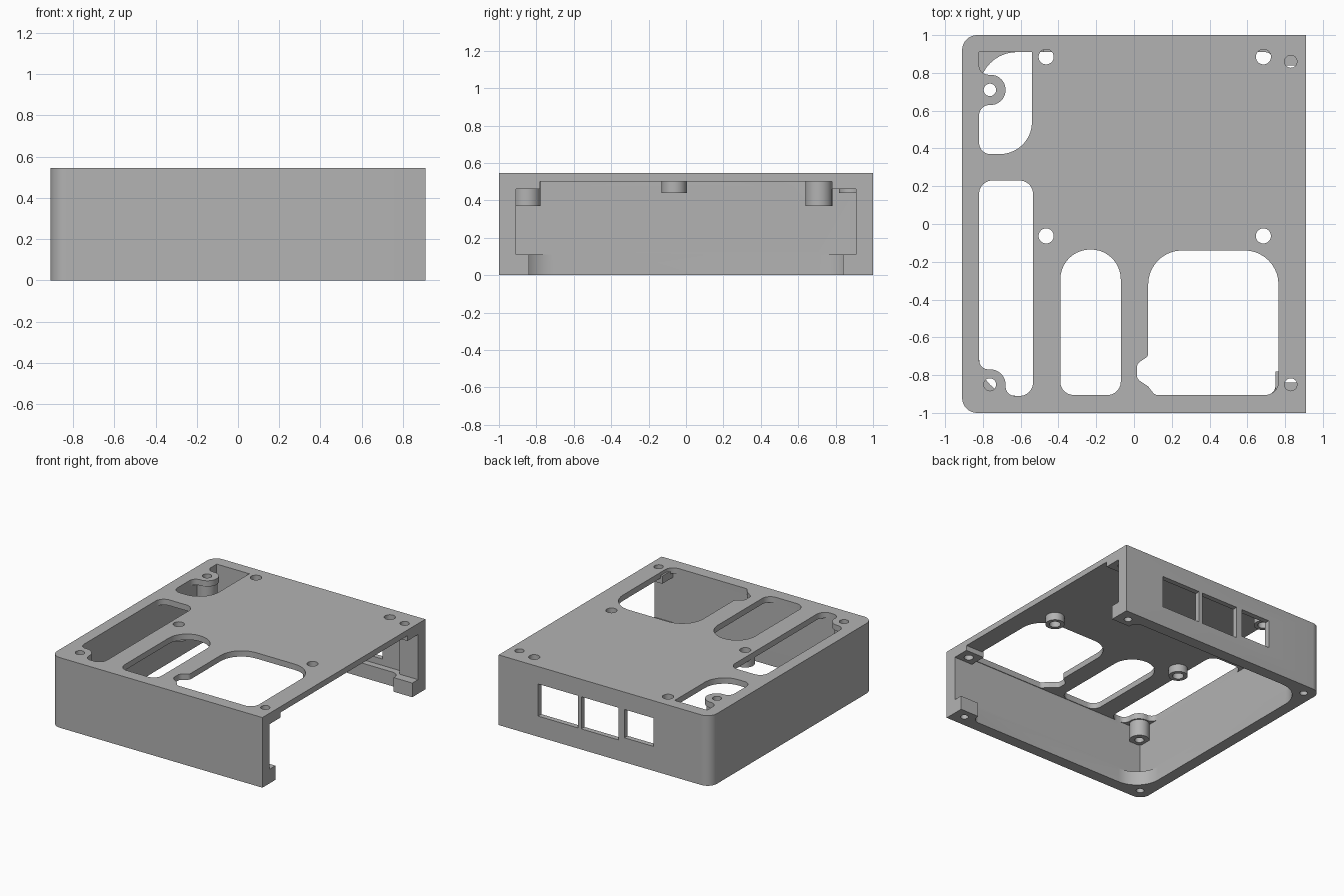
import bpy, bmesh, math
from mathutils import Vector

if "Cube" in bpy.data.objects:
    bpy.data.objects.remove(bpy.data.objects["Cube"], do_unlink=True)

grey = bpy.data.materials.new("plain_grey")
grey.use_nodes = True
colour = (0.45, 0.45, 0.45, 1)
grey.diffuse_color = colour
grey.node_tree.nodes["Principled BSDF"].inputs["Base Color"].default_value = colour


def rounded(points, steps=10):
    """Outline with each corner (x, y, radius) rounded."""
    out = []
    for i, (x, y, r) in enumerate(points):
        p = Vector((x, y))
        if r == 0:
            out.append(p)
            continue
        a = (Vector(points[i - 1][:2]) - p).normalized()
        b = (Vector(points[(i + 1) % len(points)][:2]) - p).normalized()
        half = a.angle(b) / 2
        centre = p + (a + b).normalized() * (r / math.sin(half))
        start = p + a * (r / math.tan(half)) - centre
        end = p + b * (r / math.tan(half)) - centre
        a0 = math.atan2(start.y, start.x)
        turn = math.atan2(end.y, end.x) - a0
        turn = (turn + math.pi) % (2 * math.pi) - math.pi
        for k in range(steps + 1):
            t = a0 + turn * k / steps
            out.append(centre + Vector((math.cos(t), math.sin(t))) * r)
    return out


def prism(name, outline, z0, z1):
    bm = bmesh.new()
    face = bm.faces.new([bm.verts.new((p[0], p[1], z0)) for p in outline])
    top = bmesh.ops.extrude_face_region(bm, geom=[face])["geom"]
    verts = [v for v in top if isinstance(v, bmesh.types.BMVert)]
    bmesh.ops.translate(bm, verts=verts, vec=(0, 0, z1 - z0))
    bmesh.ops.recalc_face_normals(bm, faces=bm.faces[:])
    mesh = bpy.data.meshes.new(name)
    bm.to_mesh(mesh)
    bm.free()
    ob = bpy.data.objects.new(name, mesh)
    bpy.context.collection.objects.link(ob)
    return ob


def rect(x0, x1, y0, y1, left=0, right=0):
    return rounded([(x0, y0, left), (x1, y0, right), (x1, y1, right), (x0, y1, left)])


def disc(x, y, r, n=32):
    return [(x + r * math.cos(2 * math.pi * k / n), y + r * math.sin(2 * math.pi * k / n))
            for k in range(n)]


def combine(operation, outline, z0, z1):
    """Cut a prism from the case, or add it."""
    tool = prism("tool", outline, z0, z1)
    tool.hide_render = True
    mod = case.modifiers.new("shape", "BOOLEAN")
    mod.operation = operation
    mod.solver = "EXACT"
    mod.object = tool
    bpy.context.view_layer.objects.active = case
    bpy.ops.object.modifier_apply(modifier=mod.name)
    bpy.data.objects.remove(tool, do_unlink=True)


def cut(outline, z0, z1):
    combine("DIFFERENCE", outline, z0, z1)


def add(outline, z0, z1):
    combine("UNION", outline, z0, z1)


# Outer case, open below and on one side
W, H = 0.91, 0.545
case = prism("case_shell", rect(-W, W, -1, 1, left=0.08), 0, H)
cut(rect(-0.82, 1.2, -0.91, 0.91), 0.11, 0.5)
cut(rect(-0.82, 0.75, -0.91, 0.91, left=0.2, right=0.06), -0.1, 0.13)
cut(rect(0.6, 1.2, -0.84, 0.84), -0.1, 0.13)

# Thinned back wall and its three windows
cut(rect(-0.48, 0.75, 0.85, 0.96), 0.11, 0.45)
for x0, x1, z0 in ((0.23, 0.57, 0.16), (-0.12, 0.20, 0.16), (-0.42, -0.17, 0.19)):
    cut(rect(x0, x1, 0.9, 1.1), z0, 0.41)

# Openings in the top
openings = {
    "back_corner": [(-0.82, 0.91, 0), (-0.82, 0.79, 0.05), (-0.68, 0.79, 0.079),
                    (-0.68, 0.63, 0.079), (-0.82, 0.63, 0.055), (-0.82, 0.37, 0.06),
                    (-0.54, 0.37, 0.17), (-0.54, 0.91, 0)],
    "long_slot": [(-0.82, 0.23, 0.07), (-0.82, -0.77, 0.05), (-0.68, -0.77, 0.08),
                  (-0.68, -0.91, 0.05), (-0.535, -0.91, 0.07), (-0.535, 0.23, 0.07)],
    "arched_slot": [(-0.39, -0.135, 0.158), (-0.39, -0.905, 0.07),
                    (-0.07, -0.905, 0.07), (-0.07, -0.135, 0.158)],
    "large": [(0.075, -0.14, 0.18), (0.075, -0.7, 0.03), (0.015, -0.74, 0.04),
              (0.015, -0.82, 0.04), (0.075, -0.86, 0.02), (0.11, -0.905, 0.03),
              (0.765, -0.905, 0.07), (0.765, -0.14, 0.18)],
}
for points in openings.values():
    cut(rounded(points), 0.47, 0.7)

# Corner bosses, end pads and board standoffs
bosses = [(-0.763, 0.71), (-0.763, -0.85)]
pads = [(0.83, 0.86), (0.83, -0.85)]
standoffs = [(x, y) for x in (-0.465, 0.685) for y in (0.885, -0.063)]
for x, y in bosses:
    add(disc(x, y, 0.072), 0.37, 0.52)
for side in (-1, 1):
    y0, y1 = sorted((side * 0.78, side * 0.95))
    add(rect(0.75, W, y0, y1), 0.46, 0.52)
for x, y in standoffs:
    add(disc(x, y, 0.068), 0.44, 0.52)

# Screw holes
for x, y in bosses + pads:
    cut(disc(x, y, 0.033), 0.3, 0.7)
for x, y in standoffs:
    cut(disc(x, y, 0.04), 0.3, 0.7)
for x in (-0.82, 0.82):
    for y in (-0.91, 0.91):
        cut(disc(x, y, 0.028), -0.1, 0.09)

case.data.materials.clear()
case.data.materials.append(grey)
for poly in case.data.polygons:
    poly.material_index = 0
bpy.ops.object.select_all(action="DESELECT")
case.select_set(True)
bpy.context.view_layer.objects.active = case
bpy.ops.object.shade_smooth_by_angle(angle=math.radians(30))
